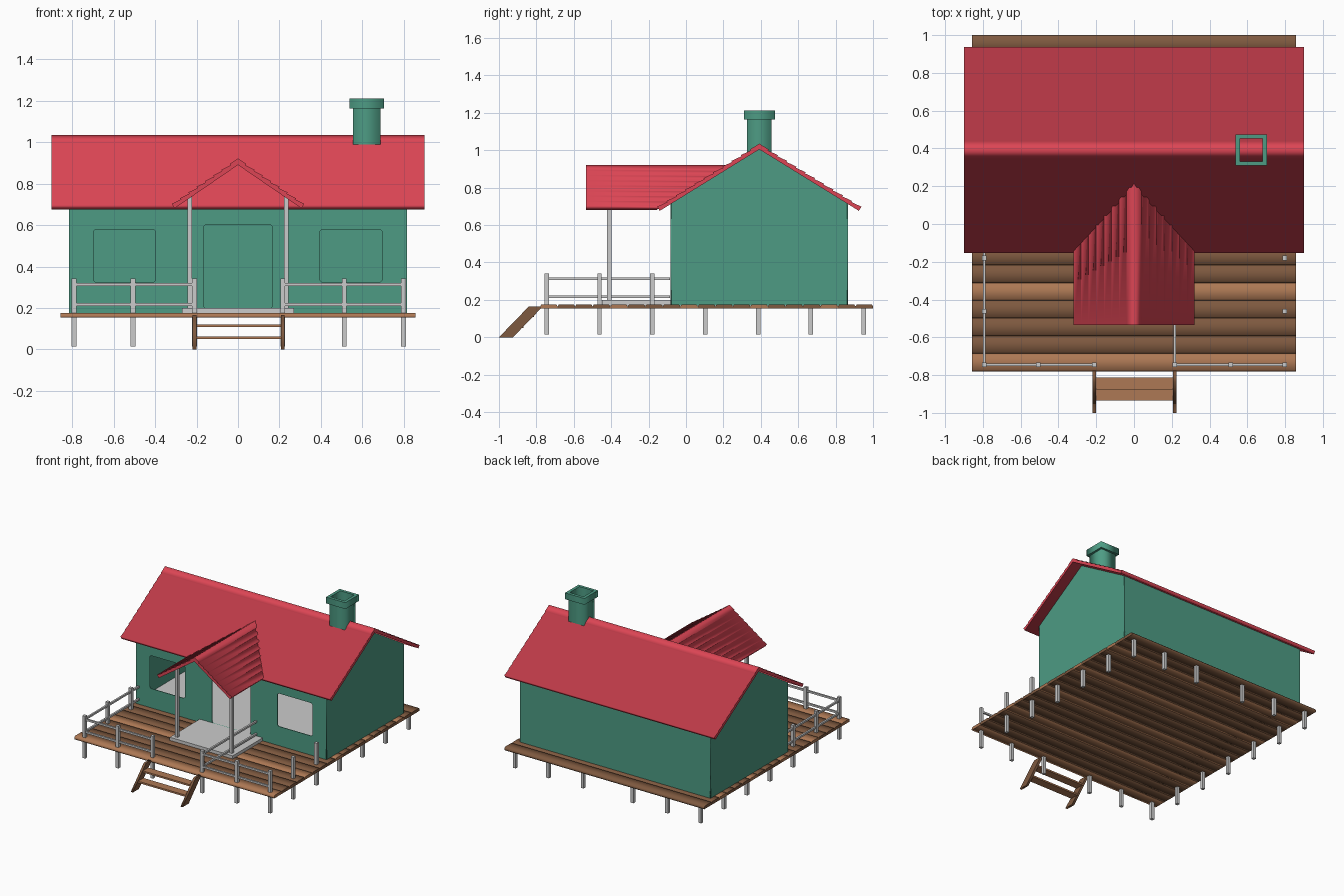
import bpy, bmesh, math
from mathutils import Matrix, Vector

if "Cube" in bpy.data.objects:
    bpy.data.objects.remove(bpy.data.objects["Cube"])


def material(name, rgb):
    m = bpy.data.materials.new(name)
    m.diffuse_color = (*rgb, 1)
    m.use_nodes = True
    m.node_tree.nodes["Principled BSDF"].inputs["Base Color"].default_value = m.diffuse_color
    return m


RED = material("roof_red", (0.72, 0.06, 0.09))
GREEN = material("wall_green", (0.075, 0.33, 0.23))
BROWN = material("wood_light", (0.42, 0.19, 0.09))
DARK = material("wood_dark", (0.21, 0.10, 0.05))

# Drawing planes: profile (u, v) extruded along the remaining axis
XY = Matrix.Identity(4)
YZ = Matrix(((0, 0, 1, 0), (1, 0, 0, 0), (0, 1, 0, 0), (0, 0, 0, 1)))
XZ = Matrix(((1, 0, 0, 0), (0, 0, -1, 0), (0, 1, 0, 0), (0, 0, 0, 1)))


def add(name, mesh, mat):
    ob = bpy.data.objects.new(name, mesh)
    bpy.context.scene.collection.objects.link(ob)
    if mat:
        mesh.materials.clear()
        mesh.materials.append(mat)
    return ob


def boxes(name, spans, mat=None):
    """One object made of boxes given as (x0, x1, y0, y1, z0, z1)."""
    bm = bmesh.new()
    for x0, x1, y0, y1, z0, z1 in spans:
        m = Matrix.Translation(((x0 + x1) / 2, (y0 + y1) / 2, (z0 + z1) / 2))
        bmesh.ops.create_cube(bm, size=1, matrix=m @ Matrix.Diagonal((x1 - x0, y1 - y0, z1 - z0, 1)))
    me = bpy.data.meshes.new(name)
    bm.to_mesh(me)
    bm.free()
    return add(name, me, mat)


def panel(name, outlines, plane, a, b, mat=None):
    """Filled outline (later outlines are holes) extruded from a to b."""
    cu = bpy.data.curves.new(name + "_outline", "CURVE")
    cu.dimensions, cu.fill_mode = "2D", "BOTH"
    cu.extrude = (b - a) / 2
    for pts in outlines:
        sp = cu.splines.new("POLY")
        sp.points.add(len(pts) - 1)
        for p, (u, v) in zip(sp.points, pts):
            p.co = (u, v, 0, 1)
        sp.use_cyclic_u = True
    tmp = bpy.data.objects.new(name + "_tmp", cu)
    bpy.context.scene.collection.objects.link(tmp)
    dg = bpy.context.evaluated_depsgraph_get()
    me = bpy.data.meshes.new_from_object(tmp.evaluated_get(dg))
    bpy.data.objects.remove(tmp)
    bpy.data.curves.remove(cu)
    me.name = name
    mid = (a + b) / 2 * (-1 if plane is XZ else 1)
    me.transform(plane @ Matrix.Translation((0, 0, mid)))
    return add(name, me, mat)


def rect(u0, u1, v0, v1, c=0):
    if not c:
        return [(u0, v0), (u1, v0), (u1, v1), (u0, v1)]
    return [(u0 + c, v0), (u1 - c, v0), (u1, v0 + c), (u1, v1 - c),
            (u1 - c, v1), (u0 + c, v1), (u0, v1 - c), (u0, v0 + c)]


def square(cx, cy, h):
    return rect(cx - h, cx + h, cy - h, cy + h)


def roof_profile(c, w, top, eave, rows, t, lip=0.007):
    """Gable roof section with stepped shingle rows."""
    s = (top - eave) / w
    ln = math.hypot(s, 1)
    nu, nv = s / ln, 1 / ln
    half = []
    for i in range(1, rows + 1):
        u = w * i / rows
        v = top - s * u
        half += [(u, v), (u - lip * nu, v - lip * nv)]
    half[-1] = (w - t * nu, eave - t * nv)
    right = [(c + u, v) for u, v in half]
    left = [(c - u, v) for u, v in reversed(half)]
    return [(c, top)] + right + [(c, top - t * ln)] + left


# Deck planks
P = 1.78 / 19
for i in range(19):
    y = -0.78 + i * P
    panel(f"deck_plank_{i + 1}", [[(y, 0.153), (y + P, 0.153), (y + P, 0.164), (y + P - 0.007, 0.176),
                                   (y + 0.007, 0.176), (y, 0.164)]],
          YZ, -0.857, 0.857, BROWN if i % 4 == 0 else DARK)

# Deck legs all round; those on the porch rise into railing posts
xs = [0.003 + s * d for s in (-1, 1) for d in (0.795, 0.51, 0.213)]
ys = [-0.745 + 0.2825 * i for i in range(7)]
spots = [(x, y) for x in xs for y in ys if y in (ys[0], ys[-1]) or abs(x) > 0.75]
R = 0.012
boxes("deck_legs_and_rail_posts",
      [(x - R, x + R, y - R, y + R, 0.015, 0.342 if y < -0.1 else 0.16) for x, y in spots])

# Railings
rails = []
for z in (0.313, 0.216):
    for x0, x1 in ((xs[0], xs[2]), (xs[5], xs[3])):
        rails.append((min(x0, x1), max(x0, x1), ys[0] - 0.007, ys[0] + 0.007, z - 0.007, z + 0.007))
        e = x0
        rails.append((e - 0.007, e + 0.007, ys[0], -0.085, z - 0.007, z + 0.007))
boxes("railings", rails)

# Steps
side = [(-1.0, 0), (-0.925, 0), (-0.765, 0.165), (-0.84, 0.165)]
for n, x in (("left", -0.21), ("right", 0.216)):
    panel(f"stair_stringer_{n}", [side], YZ, x - 0.009, x + 0.009, DARK)
boxes("stair_treads", [(-0.205, 0.21, -0.935, -0.87, 0.05, 0.063),
                       (-0.205, 0.21, -0.877, -0.812, 0.108, 0.121)], BROWN)

# House shell: thin walls with open door and windows
C, HW = 0.392, 0.475
TOP, EAVE, RUN = 1.035, 0.698, 0.546
SL = (TOP - EAVE) / RUN
z_apex = TOP - 0.027
z_wall = z_apex - SL * HW
yf, yb, T = C - HW, C + HW, 0.005
panel("front_wall", [rect(-0.817, 0.817, 0.17, z_wall),
                     rect(-0.165, 0.165, 0.2, 0.6, 0.006),
                     rect(-0.698, -0.398, 0.325, 0.58, 0.01),
                     rect(0.396, 0.696, 0.325, 0.58, 0.01)], XZ, yf, yf + T, GREEN)
panel("back_wall", [rect(-0.817, 0.817, 0.17, z_wall)], XZ, yb - T, yb, GREEN)
gable = [(yf, 0.17), (yb, 0.17), (yb, z_wall), (C, z_apex), (yf, z_wall)]
panel("left_wall", [gable], YZ, -0.817, -0.817 + T, GREEN)
panel("right_wall", [gable], YZ, 0.817 - T, 0.817, GREEN)

# Floor and porch slab
boxes("house_floor", [(-0.81, 0.81, yf + T, yb - T, 0.17, 0.2)])
boxes("porch_slab", [(-0.27, 0.27, -0.45, yf + T, 0.17, 0.2)])

# Main roof
panel("main_roof", [roof_profile(C, RUN, TOP, EAVE, 11, 0.026)], YZ, -0.9, 0.9, RED)

# Porch roof, trimmed where it meets the main roof
porch = panel("porch_roof", [roof_profile(0, 0.32, 0.922, 0.703, 8, 0.026)], XZ, -0.535, 0.35, RED)
bm = bmesh.new()
bm.from_mesh(porch.data)
bmesh.ops.bisect_plane(bm, geom=bm.verts[:] + bm.edges[:] + bm.faces[:],
                       plane_co=(0, C, TOP - 0.015), plane_no=Vector((0, 1, -1 / SL)).normalized(),
                       clear_outer=True)
bm.to_mesh(porch.data)
bm.free()

# Porch posts
boxes("porch_posts", [(x - R, x + R, -0.41 - R, -0.41 + R, 0.2, 0.745) for x in (-0.233, 0.233)])

# Chimney with hollow flue
cx = 0.621
panel("chimney_shaft", [square(cx, C, 0.066), square(cx, C, 0.06)], XY, 0.95, 1.168, GREEN)
panel("chimney_cap", [square(cx, C, 0.083), square(cx, C, 0.06)], XY, 1.163, 1.212, GREEN)
